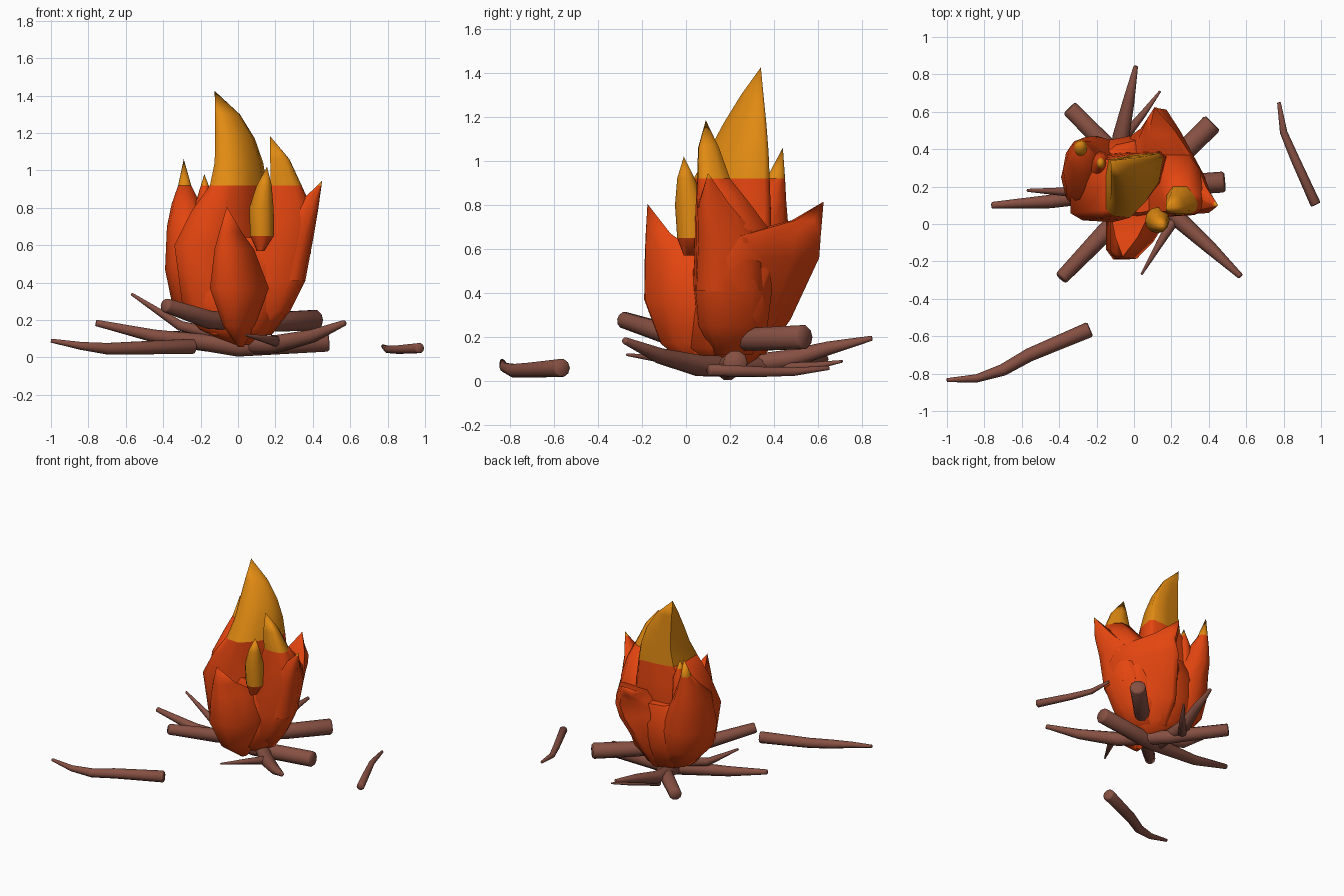
import bpy, bmesh, math
from mathutils import Vector


def material(name, rgb):
    m = bpy.data.materials.new(name)
    m.diffuse_color = (*rgb, 1)
    return m


ORANGE = material("flame_orange", (0.78, 0.06, 0.005))
YELLOW = material("flame_yellow", (0.75, 0.255, 0.006))
BROWN = material("log_brown", (0.24, 0.08, 0.055))

# Cross-sections inside a -1..1 box
OVAL = [(math.cos(t * math.pi / 6), math.sin(t * math.pi / 6)) for t in range(12)]
MAIN = [(-.9, .8), (0, .95), (.85, 1), (1, .85), (.85, .1), (.4, -.5), (-.15, -1),
        (-.75, -.95), (-1, -.75), (-1, .3)]
RIGHT = [(-1, -.8), (-.4, -1), (.5, -.95), (.9, -.7), (1, -.2), (.7, .5), (.3, 1),
         (-.6, 1), (-1, .4)]
BACK = [(-.35, 1), (-.15, 1), (.26, .45), (.6, -.1), (1, -.75), (.9, -1), (-.9, -1),
        (-1, .2), (-.85, .45), (-.55, .65)]
FRONT = [(-1, 1), (-1, -.65), (-.75, -1), (-.3, -1), (.05, -.97), (.6, -.4), (1, .25), (1, 1)]


def finish(bm, name, mats, angle):
    bmesh.ops.recalc_face_normals(bm, faces=bm.faces)
    me = bpy.data.meshes.new(name)
    bm.to_mesh(me)
    bm.free()
    for m in mats:
        me.materials.append(m)
    ob = bpy.data.objects.new(name, me)
    bpy.context.collection.objects.link(ob)
    bpy.ops.object.select_all(action='DESELECT')
    ob.select_set(True)
    bpy.context.view_layer.objects.active = ob
    bpy.ops.object.shade_smooth_by_angle(angle=math.radians(angle))
    return ob


def skin(bm, loops):
    for a, b in zip(loops, loops[1:]):
        n = len(a)
        for i in range(n):
            bm.faces.new((a[i], a[(i + 1) % n], b[(i + 1) % n], b[i]))
    bm.faces.new(loops[0][::-1])


def flame(name, rings, tip, shape=OVAL, split=0.92):
    """Loft horizontal sections (z, x0, x1, y0, y1) up to a pointed tip."""
    bm = bmesh.new()
    loops = [[bm.verts.new(((x0 + x1) / 2 + u * (x1 - x0) / 2,
                            (y0 + y1) / 2 + v * (y1 - y0) / 2, z)) for u, v in shape]
             for z, x0, x1, y0, y1 in rings]
    skin(bm, loops)
    if tip:
        p = bm.verts.new(tip)
        for i in range(len(shape)):
            bm.faces.new((loops[-1][i], loops[-1][(i + 1) % len(shape)], p))
    else:
        bm.faces.new(loops[-1])
    # clean colour line: yellow above the split height
    bmesh.ops.bisect_plane(bm, geom=bm.verts[:] + bm.edges[:] + bm.faces[:],
                           plane_co=(0, 0, split), plane_no=(0, 0, 1))
    for f in bm.faces:
        f.material_index = int(f.calc_center_median().z > split)
    return finish(bm, name, (ORANGE, YELLOW), 60)


def log(name, path, sides=10):
    """Tapered bent tube through points (x, y, z, radius)."""
    bm = bmesh.new()
    pts = [Vector(p[:3]) for p in path]
    rad = [p[3] for p in path]
    # softened ends
    for end, nxt in ((0, 1), (-1, -2)):
        d = (pts[nxt] - pts[end]).normalized()
        r = rad[end]
        outer = pts[end].copy()
        pts[end] = outer + d * r * 0.2
        if end == 0:
            pts.insert(0, outer)
            rad.insert(0, r * 0.85)
        else:
            pts.append(outer)
            rad.append(r * 0.85)
    loops = []
    for k, p in enumerate(pts):
        d = (pts[min(k + 1, len(pts) - 1)] - pts[max(k - 1, 0)]).normalized()
        u = d.cross(Vector((0, 0, 1))).normalized()
        v = u.cross(d)
        loops.append([bm.verts.new(p + rad[k] * (u * math.cos(2 * math.pi * i / sides)
                                                 + v * math.sin(2 * math.pi * i / sides)))
                      for i in range(sides)])
    skin(bm, loops)
    bm.faces.new(loops[-1])
    return finish(bm, name, (BROWN,), 80)


# Flame body and tongues
flame("flame_core", [(.07, -.05, .1, .12, .28), (.15, -.22, .19, .0, .38),
                     (.3, -.33, .28, 0, .45), (.5, -.33, .33, .01, .475),
                     (.64, -.22, .28, .06, .45)], None)
flame("main_flame", [(.12, -.15, .12, .08, .3), (.3, -.3, .2, .03, .36),
                     (.6, -.34, .18, .01, .39), (.78, -.25, .17, .02, .385),
                     (.92, -.15, .155, .035, .38), (1.04, -.125, .135, .1, .375),
                     (1.17, -.122, .09, .17, .365), (1.3, -.122, .01, .25, .352)],
      (-.125, .34, 1.425), MAIN)
flame("left_flame", [(.14, -.2, .0, .1, .34), (.3, -.355, .0, .04, .44),
                     (.47, -.39, .0, .03, .47), (.7, -.38, -.14, .12, .465),
                     (.82, -.355, -.2, .27, .455), (.92, -.32, -.25, .365, .45)],
      (-.29, .44, 1.06))
flame("left_inner_flame", [(.6, -.3, -.1, .15, .4), (.85, -.22, -.13, .26, .38)],
      (-.18, .33, .98))
flame("right_flame", [(.12, .0, .18, .12, .3), (.25, .0, .28, .05, .37),
                      (.41, .0, .36, .035, .39), (.7, .1, .4, .04, .37),
                      (.82, .14, .385, .045, .28), (.92, .175, .34, .05, .2),
                      (1.06, .172, .275, .055, .15)], (.17, .09, 1.185), RIGHT)
flame("right_outer_flame", [(.41, .1, .36, .04, .35), (.65, .2, .405, .05, .33),
                            (.8, .3, .43, .055, .2)], (.45, .1, .945), RIGHT)
flame("back_flame", [(.12, -.08, .18, .15, .36), (.28, -.12, .29, .15, .475),
                     (.56, -.04, .39, .15, .605), (.66, .02, .38, .2, .612),
                     (.73, .07, .22, .48, .618)],
      (.11, .625, .815), BACK)
flame("front_flame", [(.055, 0, .03, .03, .07), (.17, -.08, .09, -.115, .12),
                      (.37, -.15, .165, -.19, .12), (.58, -.125, .085, -.187, .06),
                      (.67, -.1, .02, -.183, -.07)], (-.06, -.175, .805), FRONT)
flame("small_front_flame", [(.57, .1, .14, -.01, .06), (.65, .065, .19, -.04, .09),
                            (.8, .06, .19, -.05, .09), (.92, .1, .18, -.04, .04)],
      (.155, -.01, 1.02), split=.65)

# Logs crossing beneath the fire
log("side_log", [(.485, .225, .085, .056), (0, .19, .056, .054),
                 (-.45, .12, .115, .036), (-.76, .1, .185, .018)])
log("raised_log", [(.42, .54, .2, .057), (.2, .32, .19, .055),
                   (-.15, -.04, .2, .05), (-.39, -.29, .28, .038)])
log("diagonal_log", [(.57, -.28, .185, .016), (.4, -.12, .115, .036),
                     (.2, .06, .07, .05), (-.05, .32, .065, .05),
                     (-.345, .62, .1, .045)])
log("back_log", [(.01, .845, .195, .012), (-.03, .65, .15, .032),
                 (-.07, .47, .1, .045), (-.05, .15, .06, .045)])

# Thin twigs
log("left_twig", [(-.57, .18, .34, .008), (-.31, .17, .17, .028), (0, .18, .09, .04)])
log("front_twig", [(.04, -.27, .12, .006), (.14, -.1, .1, .02), (.23, .05, .08, .032)])
log("back_twig", [(.14, .71, .09, .006), (.05, .59, .07, .018), (-.08, .43, .055, .03)])

# Loose sticks lying apart from the fire
log("loose_left_stick", [(-1, -.835, .09, .011), (-.84, -.825, .062, .022),
                         (-.7, -.78, .047, .032), (-.56, -.7, .05, .036),
                         (-.235, -.563, .06, .042)])
log("loose_right_stick", [(.775, .65, .06, .01), (.8, .49, .043, .02),
                          (.86, .35, .042, .024), (.972, .103, .05, .028)])
